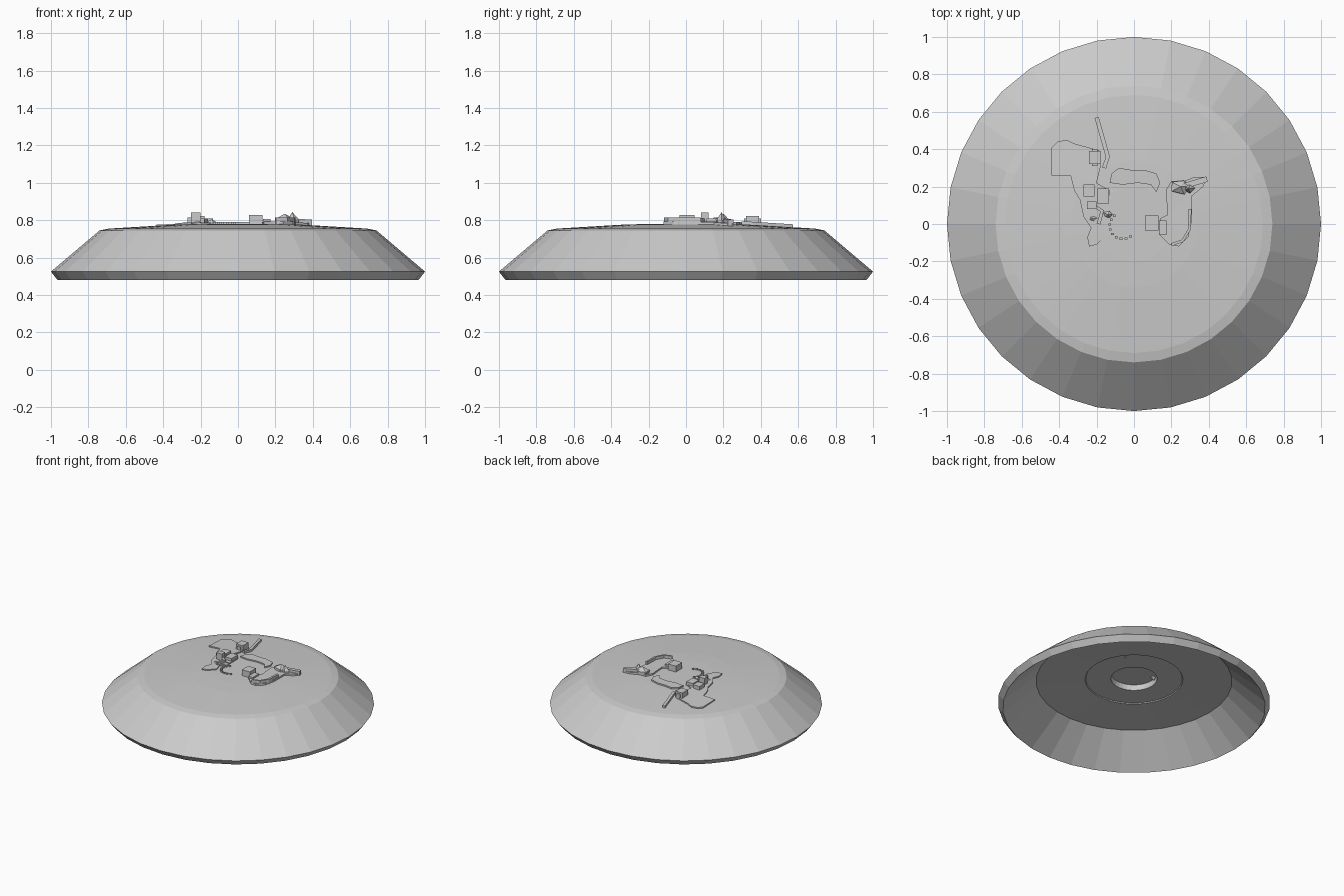
import bpy, bmesh, math, random
from mathutils import Vector

if "Cube" in bpy.data.objects:
    bpy.data.objects.remove(bpy.data.objects["Cube"])

random.seed(4)
SIDES = 32


def finish(name, bm):
    bmesh.ops.recalc_face_normals(bm, faces=bm.faces)
    me = bpy.data.meshes.new(name)
    bm.to_mesh(me)
    bm.free()
    ob = bpy.data.objects.new(name, me)
    bpy.context.collection.objects.link(ob)
    return ob


def revolve(name, profile):
    bm = bmesh.new()
    rings = []
    for r, z in profile:
        if r == 0:
            rings.append([bm.verts.new((0, 0, z))] * SIDES)
        else:
            rings.append([bm.verts.new((r * math.cos(2 * math.pi * i / SIDES),
                                        r * math.sin(2 * math.pi * i / SIDES), z))
                          for i in range(SIDES)])
    for a, b in zip(rings, rings[1:]):
        for i in range(SIDES):
            j = (i + 1) % SIDES
            bm.faces.new(list(dict.fromkeys((a[i], a[j], b[j], b[i]))))
    return finish(name, bm)


def ground(x, y):
    r = math.hypot(x, y)
    return 0.78 - max(0, r - 0.3) * 0.06


def plate(name, outline, height, sink=0.008):
    # extruded outline that follows the gentle slope of the disc
    bm = bmesh.new()
    low = [bm.verts.new((x, y, ground(x, y) - sink)) for x, y in outline]
    top = [bm.verts.new((x, y, ground(x, y) + height)) for x, y in outline]
    bm.faces.new(low[::-1])
    bm.faces.new(top)
    n = len(outline)
    for i in range(n):
        j = (i + 1) % n
        bm.faces.new((low[i], low[j], top[j], top[i]))
    bmesh.ops.triangulate(bm, faces=[f for f in bm.faces if len(f.verts) > 4])
    return finish(name, bm)


def box(name, x, y, sx, sy, z0, z1):
    bm = bmesh.new()
    bmesh.ops.create_cube(bm, size=1)
    for v in bm.verts:
        v.co = Vector((x + v.co.x * sx, y + v.co.y * sy,
                       (z0 + z1) / 2 + v.co.z * (z1 - z0)))
    return finish(name, bm)


def wall(name, path, width, height):
    # narrow ribbon wall along a path
    left, right = [], []
    for i, p in enumerate(path):
        a, b = Vector(path[max(i - 1, 0)]), Vector(path[min(i + 1, len(path) - 1)])
        d = (b - a).normalized() * width / 2
        left.append((p[0] - d.y, p[1] + d.x))
        right.append((p[0] + d.y, p[1] - d.x))
    return plate(name, left + right[::-1], height)


def rock(name, x, y, r, top):
    bm = bmesh.new()
    bmesh.ops.create_icosphere(bm, subdivisions=1, radius=1)
    for v in bm.verts:
        k = random.uniform(0.75, 1.1)
        v.co = Vector((x + v.co.x * r * k, y + v.co.y * r * 0.7 * k,
                       0.775 + v.co.z * (top - 0.775) * k))
    return finish(name, bm)


# hollow faceted dish with a recess in the middle of its ceiling
revolve("dish_shell", [
    (0, 0.780), (0.20, 0.780), (0.34, 0.776), (0.69, 0.755), (0.74, 0.745),
    (1.0, 0.525), (0.965, 0.48), (0.72, 0.70), (0.36, 0.715), (0.355, 0.722),
    (0.17, 0.722), (0.165, 0.765), (0, 0.765)])

# low terrain plates
plate("left_terrain", [
    (-0.44, 0.26), (-0.44, 0.41), (-0.41, 0.44), (-0.36, 0.45), (-0.32, 0.43),
    (-0.21, 0.40), (-0.18, 0.39), (-0.18, 0.30), (-0.20, 0.22), (-0.13, 0.18),
    (-0.13, 0.05), (-0.17, 0.01), (-0.15, -0.06), (-0.20, -0.11), (-0.24, -0.12),
    (-0.25, -0.07), (-0.23, -0.02), (-0.27, 0.04), (-0.29, 0.13), (-0.32, 0.18),
    (-0.34, 0.26)], 0.008)
plate("back_terrain", [
    (-0.13, 0.22), (-0.12, 0.27), (-0.08, 0.30), (-0.02, 0.29), (0.05, 0.29),
    (0.12, 0.27), (0.14, 0.22), (0.12, 0.17), (0.09, 0.21), (0.02, 0.22),
    (-0.06, 0.21)], 0.009)
plate("right_terrain", [
    (0.17, 0.18), (0.20, 0.23), (0.27, 0.23), (0.32, 0.25), (0.39, 0.25),
    (0.37, 0.20), (0.31, 0.15), (0.31, 0.02), (0.29, -0.07), (0.24, -0.12),
    (0.19, -0.11), (0.14, -0.06), (0.14, 0.03), (0.18, 0.05)], 0.012)

# walls and ridges
wall("long_wall", [(-0.20, 0.57), (-0.14, 0.36), (-0.16, 0.30)], 0.022, 0.016)
wall("right_ridge", [(0.30, 0.08), (0.295, -0.03), (0.26, -0.09), (0.20, -0.11)],
     0.015, 0.035)
wall("spur_ridge", [(0.20, 0.19), (0.29, 0.21), (0.39, 0.24)], 0.03, 0.032)
wall("left_ridge", [(-0.22, 0.10), (-0.17, 0.07), (-0.19, 0.00)], 0.02, 0.03)

# rocks
for i, (x, y, r, top) in enumerate([
        (0.25, 0.20, 0.065, 0.845), (0.29, 0.19, 0.04, 0.84),
        (-0.14, 0.05, 0.03, 0.81), (-0.22, 0.03, 0.025, 0.805)]):
    rock(f"rock_{i + 1}", x, y, r, top)

# small blocky buildings
for i, b in enumerate([
        (-0.21, 0.355, 0.06, 0.07, 0.77, 0.822), (-0.21, 0.355, 0.03, 0.09, 0.77, 0.81),
        (-0.24, 0.18, 0.06, 0.065, 0.77, 0.815), (-0.165, 0.15, 0.06, 0.08, 0.77, 0.81),
        (-0.225, 0.10, 0.05, 0.04, 0.77, 0.84), (0.095, 0.005, 0.07, 0.08, 0.77, 0.828),
        (0.155, -0.02, 0.04, 0.08, 0.77, 0.805)]):
    box(f"building_{i + 1}", *b)

# broken ring of little stones in the middle
for i in range(9):
    a = math.radians(130 + i * 22)
    box(f"centre_stone_{i + 1}", -0.06 + 0.07 * math.cos(a), -0.01 + 0.07 * math.sin(a),
        0.014, 0.012, 0.775, 0.79)
